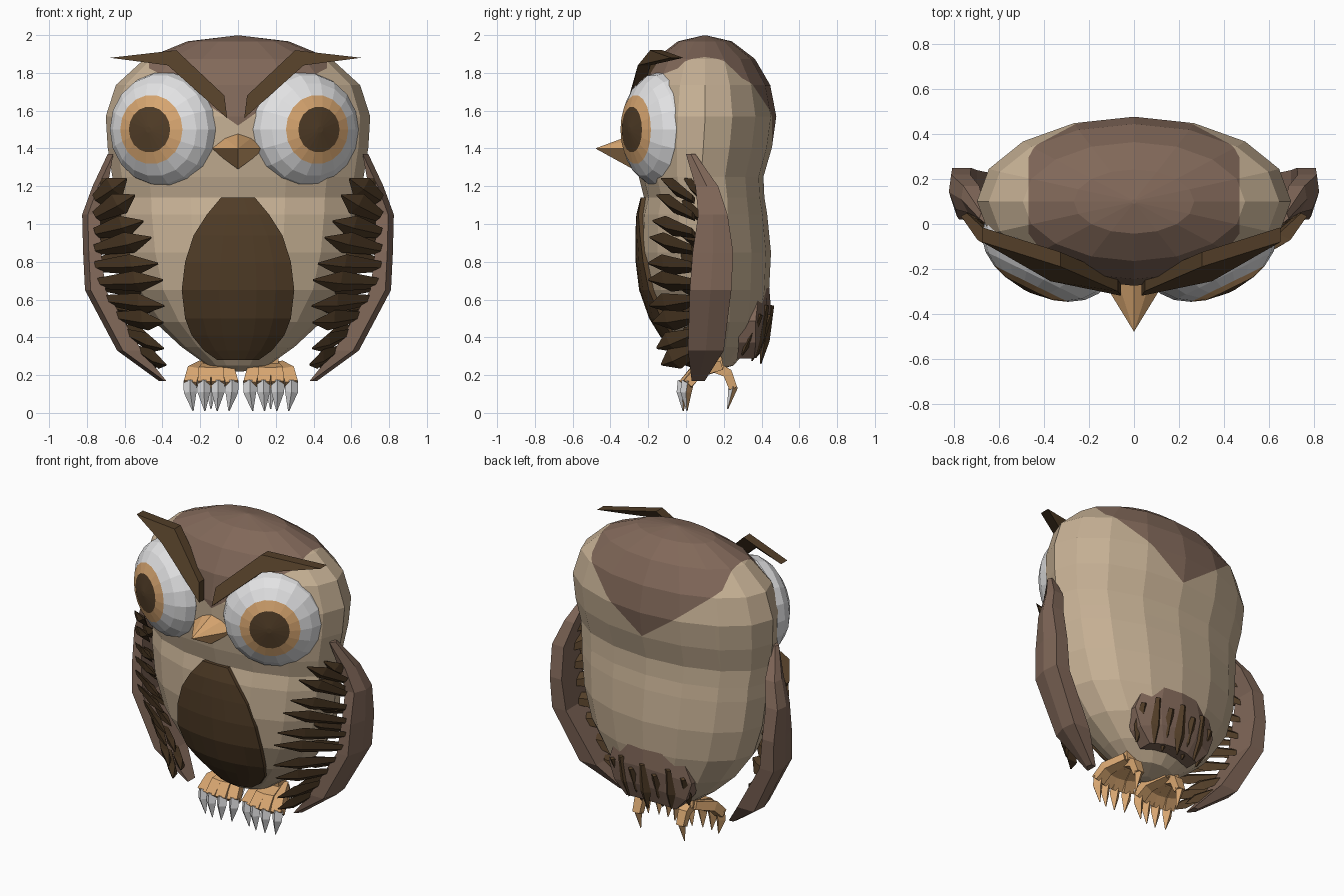
import bpy, bmesh, math
from mathutils import Vector as V

cube = bpy.data.objects.get("Cube")
if cube:
    bpy.data.objects.remove(cube)


def material(name, rgb):
    m = bpy.data.materials.new(name)
    m.use_nodes = True
    m.diffuse_color = (*rgb, 1)
    m.node_tree.nodes["Principled BSDF"].inputs["Base Color"].default_value = (*rgb, 1)
    return m


TAN = material("tan plumage", (0.57, 0.44, 0.30))
BROWN = material("warm brown", (0.22, 0.138, 0.10))
DARK = material("dark brown", (0.085, 0.048, 0.021))
WHITE = material("off white", (0.76, 0.76, 0.77))
ORANGE = material("beak orange", (0.69, 0.385, 0.165))


def finish(name, bm, mats, rule=None):
    bmesh.ops.recalc_face_normals(bm, faces=bm.faces)
    bm.normal_update()
    if rule:
        for f in bm.faces:
            f.material_index = rule(f)
    me = bpy.data.meshes.new(name)
    bm.to_mesh(me)
    bm.free()
    for m in mats:
        me.materials.append(m)
    ob = bpy.data.objects.new(name, me)
    bpy.context.collection.objects.link(ob)


def loft(bm, rings):
    """Skin a list of closed rings and cap both ends."""
    loops = [[bm.verts.new(p) for p in r] for r in rings]
    n = len(loops[0])
    for a, b in zip(loops, loops[1:]):
        for i in range(n):
            j = (i + 1) % n
            bm.faces.new((a[i], a[j], b[j], b[i]))
    for cap in (loops[0], loops[-1]):
        bm.faces.new(cap)


def rod(bm, path, sizes, side, box=True):
    """Sweep a box or diamond section of (half width, half depth) along a path."""
    pts = [V(p) for p in path]
    rings = []
    for i, p in enumerate(pts):
        t = (pts[min(i + 1, len(pts) - 1)] - pts[max(i - 1, 0)]).normalized()
        s = (V(side) - t * t.dot(V(side))).normalized()
        u, w, d = t.cross(s), *sizes[i]
        corners = [(1, 1), (-1, 1), (-1, -1), (1, -1)] if box else [(1, 0), (0, 1), (-1, 0), (0, -1)]
        rings.append([p + s * w * a + u * d * b for a, b in corners])
    loft(bm, rings)


def feather(bm, root, tip, width, side):
    r, t = V(root), V(tip)
    rod(bm, [r, r.lerp(t, 0.6), t], [(width * 0.5, 0.012), (width, 0.024), (0.006, 0.004)], side, False)


# Head and body in one skin: height, half width, front y, back y
BODY = [(1.998, 0.01, 0.09, 0.11), (1.967, 0.268, -0.043, 0.243), (1.874, 0.495, -0.165, 0.365),
        (1.735, 0.647, -0.246, 0.446), (1.57, 0.70, -0.275, 0.478), (1.405, 0.69, -0.272, 0.455),
        (1.25, 0.665, -0.25, 0.41), (1.14, 0.65, -0.222, 0.415), (1.05, 0.645, -0.245, 0.43),
        (0.85, 0.62, -0.255, 0.45), (0.65, 0.56, -0.23, 0.44), (0.48, 0.44, -0.17, 0.41),
        (0.35, 0.30, -0.08, 0.34), (0.25, 0.16, 0.0, 0.25), (0.22, 0.03, 0.08, 0.14)]


def body_front(x, z):
    for a, b in zip(BODY, BODY[1:]):
        if b[0] <= z <= a[0]:
            k = (a[0] - z) / (a[0] - b[0])
            hw, yf, yb = (a[i] + (b[i] - a[i]) * k for i in (1, 2, 3))
            return (yf + yb) / 2 - (yb - yf) / 2 * math.sqrt(max(0, 1 - (x / hw) ** 2))


bm = bmesh.new()
angles = [math.tau * i / 16 for i in range(16)]
loft(bm, [[(w * math.cos(a), (f + b) / 2 + (b - f) / 2 * math.sin(a), z) for a in angles]
          for z, w, f, b in BODY])

# Brown cap cut into the head, pointed at front and back
CAP_X, CAP_Z, CAP_SLOPE, CAP_TILT = 0.47, 1.479, 0.72, -0.153
for s in (1, -1):
    for co, no in (((s * CAP_X, 0, 0), (s, 0, 0)), ((0, 0, CAP_Z), (-s * CAP_SLOPE, -CAP_TILT, 1))):
        faces = [f for f in bm.faces if f.calc_center_median().x * s > 0 and f.calc_center_median().z > 1.25]
        geom = faces + list({e for f in faces for e in f.edges}) + list({v for f in faces for v in f.verts})
        bmesh.ops.bisect_plane(bm, geom=geom, plane_co=co, plane_no=no)


def in_cap(f):
    c = f.calc_center_median()
    return int(abs(c.x) < CAP_X and c.z > CAP_Z + CAP_SLOPE * abs(c.x) + CAP_TILT * c.y)


finish("head_and_body", bm, [TAN, BROWN], in_cap)

# Belly patch following the chest
bm = bmesh.new()
rings = []
for z, w in [(1.14, 0.09), (1.05, 0.165), (0.94, 0.235), (0.8, 0.28), (0.65, 0.298),
             (0.5, 0.28), (0.41, 0.245), (0.33, 0.18), (0.28, 0.11)]:
    cols = [w * (i / 3 - 1) for i in range(7)]
    front = [(x, body_front(x, z) - 0.018, z) for x in cols]
    rings.append(front + [(x, y + 0.06, z) for x, y, z in reversed(front)])
loft(bm, rings)
finish("belly_patch", bm, [DARK])

# Beak
bm = bmesh.new()
tip = bm.verts.new((0, -0.48, 1.40))
base = [bm.verts.new(p) for p in [(0.15, -0.235, 1.40), (0.07, -0.26, 1.455), (0, -0.265, 1.48),
                                  (-0.07, -0.26, 1.455), (-0.15, -0.235, 1.40), (0, -0.28, 1.29)]]
for i in range(6):
    bm.faces.new((base[i], base[(i + 1) % 6], tip))
bm.faces.new(base)
finish("beak", bm, [ORANGE])

for s, label in ((1, "left"), (-1, "right")):
    # Eye: a flattened dome turned outward, with pupil and iris rings
    bm = bmesh.new()
    axis = V((s * 0.44, -0.9, 0)).normalized()
    across = axis.cross(V((0, 0, 1)))
    centre = V((s * 0.372 - 0.02, -0.13, 1.5))
    rings = []
    for deg in (3, 23.5, 37, 54, 72, 90, 120, 150):
        r, h = 0.305 * math.sin(math.radians(deg)), 0.19 * math.cos(math.radians(deg))
        rings.append([centre + axis * h + across * r * math.cos(math.tau * i / 18)
                      + V((0, 0, r * math.sin(math.tau * i / 18))) for i in range(18)])
    loft(bm, rings)

    def eye_colour(f):
        h = (f.calc_center_median() - centre).dot(axis)
        return 2 if h > 0.174 else 1 if h > 0.154 else 0
    finish(label + "_eye", bm, [WHITE, ORANGE, DARK], eye_colour)

    # Brow
    bm = bmesh.new()
    outline = [(0.665, -0.08, 1.88), (0.315, -0.19, 1.92), (0.06, -0.30, 1.68),
               (0.045, -0.32, 1.56), (0.36, -0.255, 1.84)]
    loft(bm, [[(s * x - 0.012, y + d, z) for x, y, z in outline] for d in (0, 0.065)])
    finish(label + "_brow", bm, [DARK])

    # Wing slab: height, outer x, inner x, front y, back y
    wing = [(1.37, 0.69, 0.66, 0.0, 0.05), (1.2, 0.77, 0.69, 0.05, 0.17), (1.05, 0.825, 0.73, 0.065, 0.22),
            (0.85, 0.82, 0.725, 0.035, 0.25), (0.65, 0.81, 0.70, 0.02, 0.24),
            (0.33, 0.64, 0.51, 0.01, 0.2), (0.17, 0.42, 0.38, 0.03, 0.10)]
    bm = bmesh.new()
    loft(bm, [[(s * o, (f + b) / 2, z), (s * (o - 0.03), f, z), (s * i, f, z), (s * i, b, z), (s * (o - 0.01), b, z)]
              for z, o, i, f, b in wing])
    finish(label + "_wing", bm, [BROWN])

    # Wing feathers fanned from the slab, in a long front layer and a short rear layer
    bm = bmesh.new()
    for count, y, reach, length in ((10, 0.02, 0.2, 0.30), (8, 0.09, 0.13, 0.23)):
        for k in range(count):
            u = k / (count - 1)
            z = 1.13 - 0.80 * u
            x = 0.73 - 0.23 * max(0, (u - 0.5) / 0.5) ** 1.3
            size = 0.75 + 0.35 * math.sin(math.pi * u)
            lift = 0.11 - 0.21 * u + 0.025 * (k % 2)
            inward = length * size * (0.62 + 0.35 * min(1, 2 * u)) * (1 - 0.45 * max(0, u - 0.6) / 0.4)
            feather(bm, (s * (x + 0.02), y + 0.02, z),
                    (s * (x - inward), y - reach * size, z + lift), 0.065, (0.45 * s, -0.45, 1))
    finish(label + "_wing_feathers", bm, [DARK])

    # Leg and foot: four front toes, one rear toe, claws pale on the front only
    bm = bmesh.new()
    claws = bmesh.new()
    cx = s * 0.158 + 0.015
    rod(bm, [(cx, 0.14, 0.36), (cx, 0.16, 0.23)], [(0.035, 0.035), (0.045, 0.04)], (1, 0, 0))
    for off in (-0.10, -0.034, 0.034, 0.10):
        y = abs(off) * 0.3
        rod(bm, [(cx + off * 0.4, 0.18, 0.25), (cx + off * 0.9, 0.03 + y, 0.215), (cx + off * 1.1, -0.025 + y, 0.15)],
            [(0.025, 0.025), (0.034, 0.03), (0.034, 0.027)], (1, 0, 0))
        rod(claws, [(cx + off * 1.1, -0.02 + y, 0.17), (cx + off * 1.1, -0.03 + y, 0.11), (cx + off * 0.95, -0.025 + y, 0.01)],
            [(0.036, 0.034), (0.034, 0.03), (0.003, 0.003)], (1, 0, 0), False)
    rod(bm, [(cx, 0.16, 0.24), (cx, 0.22, 0.21), (cx, 0.25, 0.13)],
        [(0.03, 0.03), (0.03, 0.026), (0.026, 0.022)], (1, 0, 0))
    rod(claws, [(cx, 0.25, 0.14), (cx, 0.22, 0.02)], [(0.03, 0.026), (0.003, 0.003)], (1, 0, 0), False)
    finish(label + "_foot", bm, [ORANGE])
    finish(label + "_claws", claws, [ORANGE, WHITE], lambda f: int(f.normal.y < -0.1))

# Tail: a brown curved base with dark feathers hanging over it
bm = bmesh.new()
rings = []
for z, w, y in [(0.67, 0.25, 0.44), (0.55, 0.30, 0.45), (0.42, 0.26, 0.43), (0.31, 0.18, 0.39)]:
    cols = [w * (i / 2 - 1) for i in range(5)]
    back = [(x, y - 0.9 * x * x, z - 0.7 * x * x) for x in cols]
    rings.append(back + [(x, y - 0.09, z) for x, y, z in reversed(back)])
loft(bm, rings)
finish("tail_base", bm, [BROWN])

bm = bmesh.new()
for k in range(-3, 4):
    x = k * 0.085
    y = 0.455 - 0.9 * x * x
    feather(bm, (x, y, 0.57 - 0.05 * (k % 2)),
            (x * 0.9, y - 0.06 - 0.04 * (k % 2), 0.26 + 0.015 * abs(k)), 0.04, (1, 0, 0))
finish("tail_feathers", bm, [DARK])
